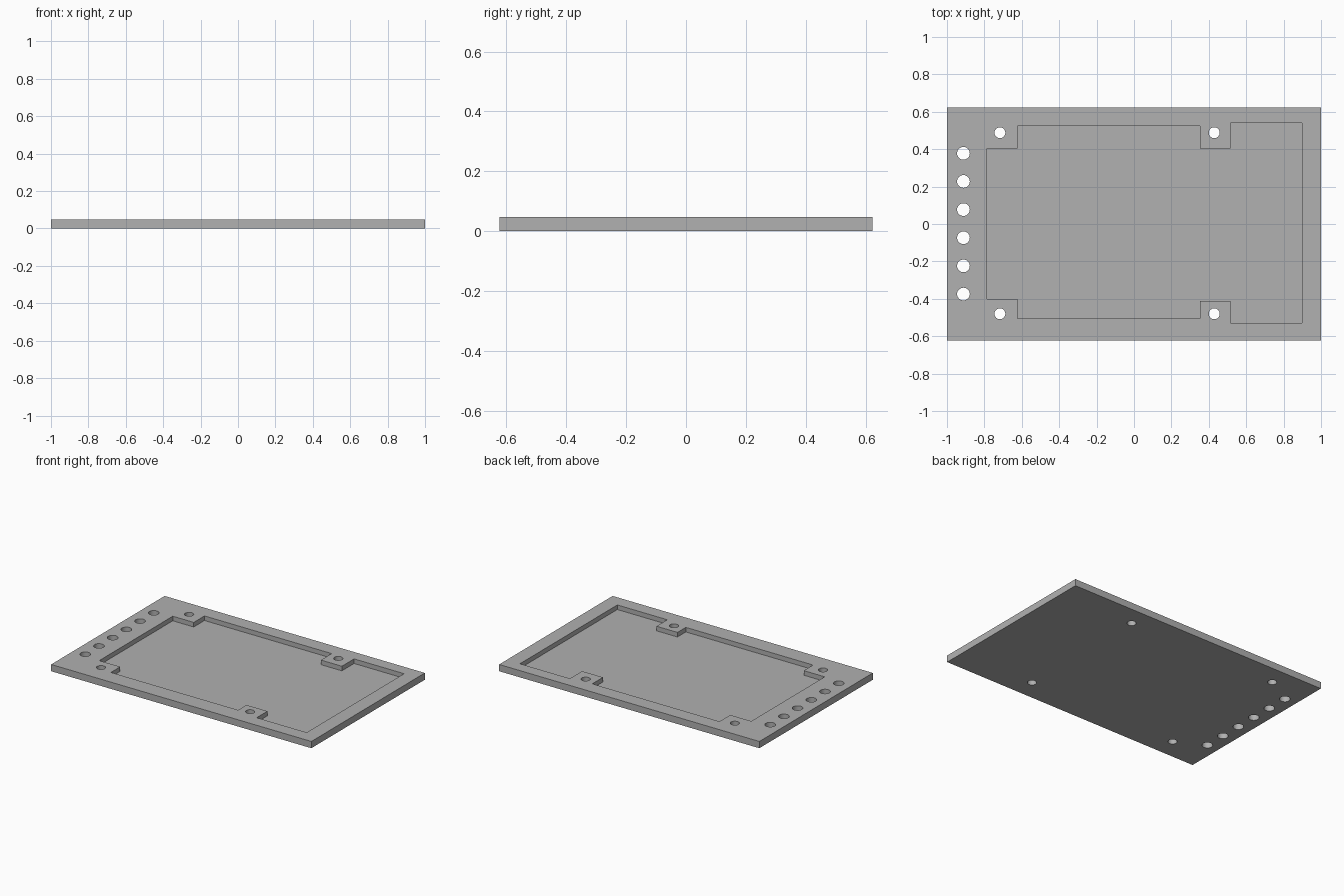
import bpy
import bmesh
from mathutils import Matrix

cube = bpy.data.objects.get("Cube")
if cube:
    bpy.data.objects.remove(cube, do_unlink=True)

HALF_DEPTH = 0.623
THICK = 0.047
FLOOR = 0.015

grey = bpy.data.materials.new("grey")
grey.use_nodes = True
colour = (0.44, 0.44, 0.44, 1)
grey.diffuse_color = colour
grey.node_tree.nodes["Principled BSDF"].inputs["Base Color"].default_value = colour


def extrude_outline(bm, outline, z0, z1):
    """Closed prism from a 2D outline."""
    face = bm.faces.new([bm.verts.new((x, y, z0)) for x, y in outline])
    top = bmesh.ops.extrude_face_region(bm, geom=[face])["geom"]
    verts = [v for v in top if isinstance(v, bmesh.types.BMVert)]
    bmesh.ops.translate(bm, vec=(0, 0, z1 - z0), verts=verts)


def add_hole(bm, x, y, radius):
    """Cylinder running right through the plate."""
    bmesh.ops.create_cone(bm, cap_ends=True, segments=32, radius1=radius,
                          radius2=radius, depth=0.2,
                          matrix=Matrix.Translation((x, y, THICK / 2)))


def finish(bm, name):
    bmesh.ops.recalc_face_normals(bm, faces=bm.faces)
    mesh = bpy.data.meshes.new(name)
    bm.to_mesh(mesh)
    bm.free()
    mesh.materials.append(grey)
    obj = bpy.data.objects.new(name, mesh)
    bpy.context.collection.objects.link(obj)
    return obj


# Base plate
bm = bmesh.new()
extrude_outline(bm, [(-1, -HALF_DEPTH), (1, -HALF_DEPTH),
                     (1, HALF_DEPTH), (-1, HALF_DEPTH)], 0, THICK)
plate = finish(bm, "base_plate")

# Shallow pocket, leaving pads around the mounting holes
bm = bmesh.new()
pocket = [(-0.785, -0.402), (-0.624, -0.402), (-0.624, -0.504), (0.354, -0.504),
          (0.354, -0.412), (0.515, -0.412), (0.515, -0.53), (0.899, -0.53),
          (0.899, 0.539), (0.515, 0.539), (0.515, 0.405), (0.354, 0.405),
          (0.354, 0.523), (-0.624, 0.523), (-0.624, 0.405), (-0.785, 0.405)]
extrude_outline(bm, pocket, FLOOR, 0.1)

# Mounting holes
for x in (-0.717, 0.429):
    for y in (-0.48, 0.488):
        add_hole(bm, x, y, 0.029)

# Row of larger holes along the right edge
for i in range(6):
    add_hole(bm, -0.912, 0.378 - 0.1505 * i, 0.034)

cutter = finish(bm, "pocket_and_hole_cutter")
cutter.hide_render = True

# Cut the plate, then drop the cutter
cut = plate.modifiers.new("cut", "BOOLEAN")
cut.operation = "DIFFERENCE"
cut.solver = "EXACT"
cut.object = cutter
bpy.ops.object.select_all(action="DESELECT")
bpy.context.view_layer.objects.active = plate
plate.select_set(True)
bpy.ops.object.modifier_apply(modifier=cut.name)
bpy.data.objects.remove(cutter, do_unlink=True)
bpy.ops.object.shade_smooth_by_angle()
